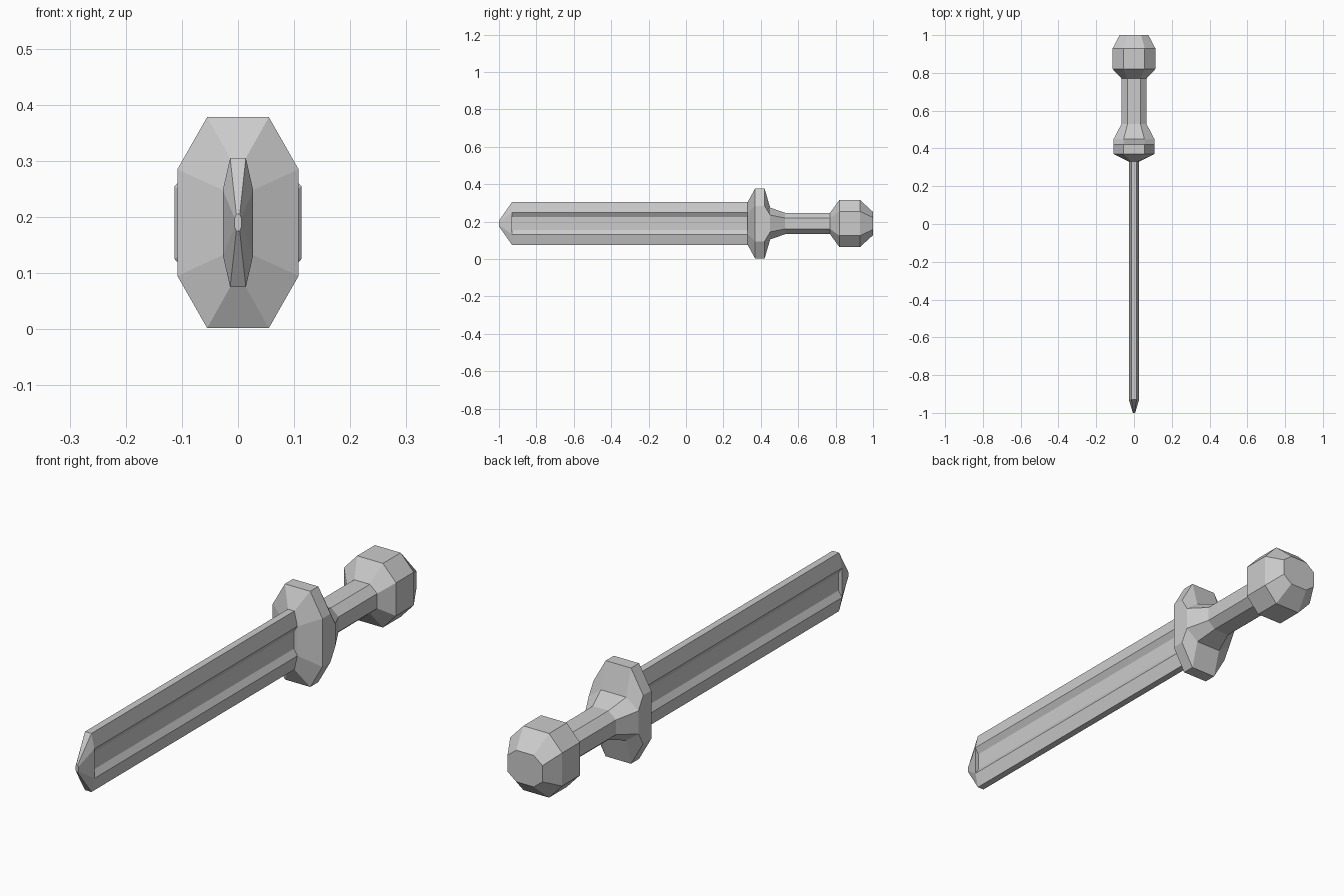
import bpy, bmesh

if "Cube" in bpy.data.objects:
    bpy.data.objects.remove(bpy.data.objects["Cube"])

ZC = 0.19  # height of the sword's long axis


def ring(bm, y, flat_x, half_x, half_z, flat_z):
    """Eight-sided cross-section at position y along the axis."""
    pts = [(flat_x, half_z), (half_x, flat_z), (half_x, -flat_z), (flat_x, -half_z),
           (-flat_x, -half_z), (-half_x, -flat_z), (-half_x, flat_z), (-flat_x, half_z)]
    return [bm.verts.new((x, y, ZC + z)) for x, z in pts]


def loft(name, sections, cap_front=False, cap_back=False, detail=None):
    bm = bmesh.new()
    rings = [ring(bm, *s) for s in sections]
    for a, b in zip(rings, rings[1:]):
        for i in range(8):
            j = (i + 1) % 8
            bm.faces.new((a[i], b[i], b[j], a[j]))
    if cap_front:
        bm.faces.new(rings[0])
    if cap_back:
        bm.faces.new(rings[-1][::-1])
    bm.normal_update()
    if detail:
        detail(bm)
    mesh = bpy.data.meshes.new(name)
    bm.to_mesh(mesh)
    bm.free()
    obj = bpy.data.objects.new(name, mesh)
    bpy.context.collection.objects.link(obj)
    return obj


def cut_fullers(bm):
    """Sink a tapered groove into both flat sides of the blade."""
    sides = [f for f in bm.faces if abs(f.normal.x) > 0.999]
    for face in sides:
        inner = bmesh.ops.extrude_discrete_faces(bm, faces=[face])["faces"][0]
        for v in inner.verts:
            v.co.x *= 0.45
            v.co.z = ZC + (v.co.z - ZC) * 0.58


# Sections: y, flat half-width, half-width, half-height, flat half-height
tip = (-1.0, 0.003, 0.006, 0.015, 0.008)
blade_near = (-0.93, 0.014, 0.027, 0.115, 0.058)
blade_end = (0.33, 0.014, 0.027, 0.115, 0.058)
collar = (0.45, 0.055, 0.108, 0.085, 0.045)
grip_front = (0.53, 0.034, 0.066, 0.057, 0.029)
grip_back = (0.77, 0.034, 0.066, 0.057, 0.029)

# Grooved blade
loft("blade", [tip, blade_near, blade_end], cap_front=True, detail=cut_fullers)

# Flared guard
loft("guard", [blade_end,
               (0.37, 0.055, 0.108, 0.188, 0.095),
               (0.42, 0.055, 0.108, 0.188, 0.095),
               collar], cap_front=True)

# Handle
loft("grip", [collar, grip_front, grip_back])

# Rounded pommel
loft("pommel", [grip_back,
                (0.82, 0.056, 0.113, 0.126, 0.065),
                (0.93, 0.056, 0.113, 0.126, 0.065),
                (1.0, 0.038, 0.076, 0.062, 0.032)], cap_back=True)
